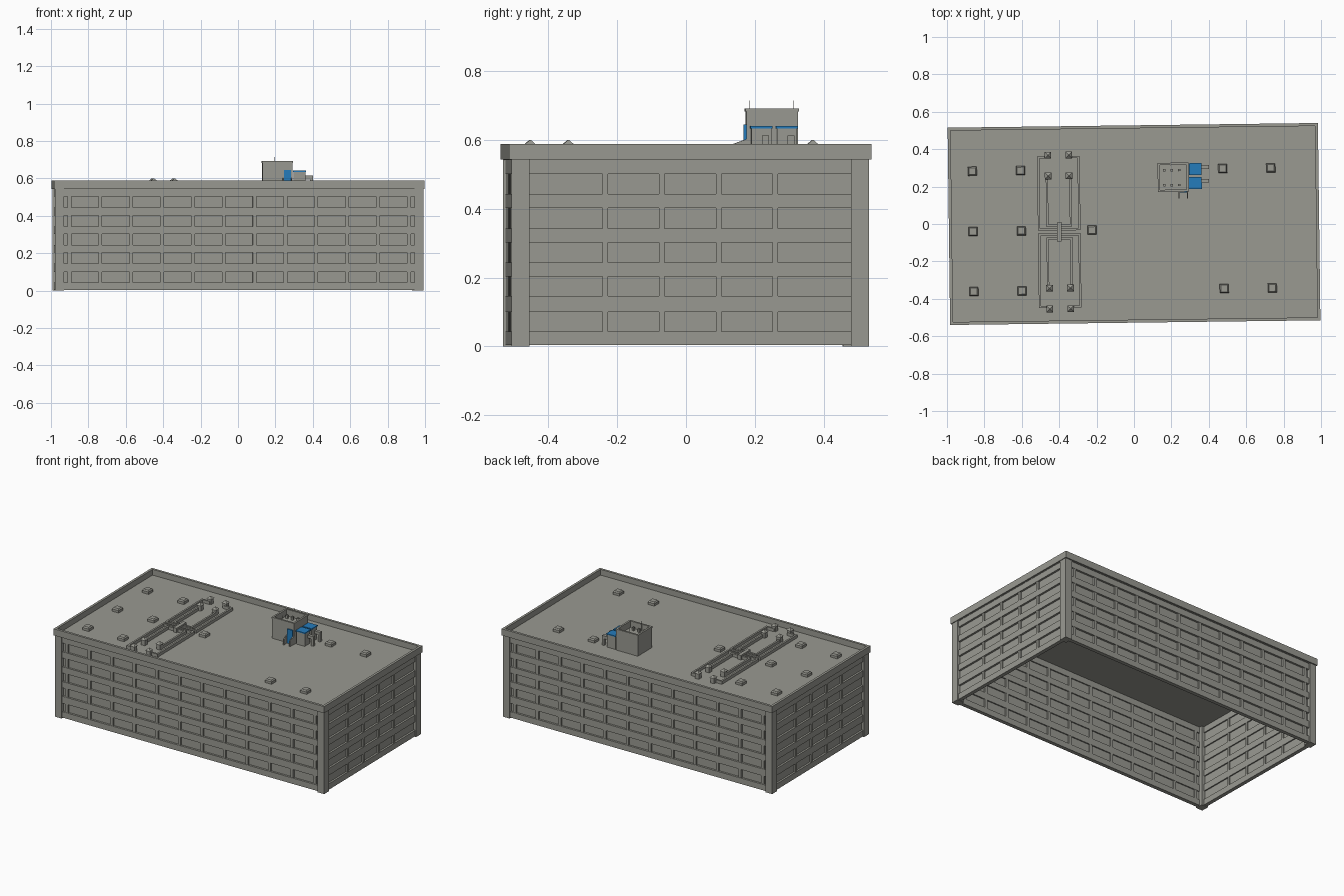
import bpy, bmesh, math
from mathutils import Matrix, Vector

if "Cube" in bpy.data.objects:
    bpy.data.objects.remove(bpy.data.objects["Cube"])

ROT = Matrix.Rotation(0.0126, 4, 'Z')   # whole building sits slightly turned


def material(name, col):
    m = bpy.data.materials.new(name)
    m.diffuse_color = (*col, 1)
    m.use_nodes = True
    m.node_tree.nodes["Principled BSDF"].inputs["Base Color"].default_value = m.diffuse_color
    return m


GREY = material("warm_grey", (0.32, 0.32, 0.285))
BLUE = material("panel_blue", (0.018, 0.20, 0.50))


def add_box(bm, x0, x1, y0, y1, z0, z1):
    m = Matrix.Translation(((x0 + x1) / 2, (y0 + y1) / 2, (z0 + z1) / 2)) @ \
        Matrix.Diagonal((x1 - x0, y1 - y0, z1 - z0, 1))
    bmesh.ops.create_cube(bm, size=1, matrix=m)


def add_pyramid(bm, x, y, z0, r, top, h):
    m = Matrix.Translation((x, y, z0 + h / 2)) @ Matrix.Rotation(math.pi / 4, 4, 'Z')
    s = math.sqrt(2)
    bmesh.ops.create_cone(bm, cap_ends=True, segments=4, radius1=r * s,
                          radius2=top * s, depth=h, matrix=m)


def add_ring(bm, hx, hy, t, z0, z1, cx=0, cy=0):
    loops = []
    for ax, ay in ((hx, hy), (hx - t, hy - t)):
        for z in (z0, z1):
            loops.append([bm.verts.new((cx + sx * ax, cy + sy * ay, z))
                          for sx, sy in ((-1, -1), (1, -1), (1, 1), (-1, 1))])
    ob, ot, ib, it = loops
    for i in range(4):
        j = (i + 1) % 4
        for a, b in ((ob, ot), (ot, it), (it, ib), (ib, ob)):
            bm.faces.new((a[i], a[j], b[j], b[i]))


def finish(name, bm, mat=GREY):
    bmesh.ops.recalc_face_normals(bm, faces=bm.faces)
    me = bpy.data.meshes.new(name)
    bm.to_mesh(me)
    bm.free()
    me.materials.append(mat)
    me.transform(ROT)
    ob = bpy.data.objects.new(name, me)
    bpy.context.collection.objects.link(ob)
    return ob


def boxes(name, items, mat=GREY):
    bm = bmesh.new()
    for b in items:
        add_box(bm, *b)
    return finish(name, bm, mat)


ROOF = 0.55

# Spandrel bands around all four sides
bm = bmesh.new()
for z0, z1 in ((0.004, 0.043), (0.10, 0.146), (0.203, 0.244), (0.302, 0.343),
               (0.402, 0.443), (0.502, 0.546)):
    add_ring(bm, 0.978, 0.513, 0.025, z0, z1)
finish("spandrel_bands", bm)

# Recessed window walls
bm = bmesh.new()
add_ring(bm, 0.965, 0.50, 0.004, 0.01, 0.54)
finish("window_walls", bm)

# Corner posts
boxes("corner_posts", [(min(sx * 0.937, sx * 0.985), max(sx * 0.937, sx * 0.985),
                        min(sy * 0.468, sy * 0.52), max(sy * 0.468, sy * 0.52), 0, 0.546)
                       for sx in (-1, 1) for sy in (-1, 1)])

# Window columns on long and short sides
cols = []
for s in (-1, 1):
    for i in range(12):
        x = (i - 5.5) * 0.165
        y = s * 0.50
        cols.append((x - 0.01, x + 0.01, y - 0.011, y + 0.011, 0.01, 0.54))
    for i in range(4):
        y = (i - 1.5) * 0.165
        x = s * 0.965
        cols.append((x - 0.011, x + 0.011, y - 0.008, y + 0.008, 0.01, 0.54))
boxes("window_columns", cols)

# Roof slab and parapet
boxes("roof_slab", [(-0.98, 0.98, -0.517, 0.517, 0.542, ROOF)])
bm = bmesh.new()
add_ring(bm, 0.99, 0.5275, 0.016, 0.544, 0.588)
finish("parapet", bm)

# Low skylights
bm = bmesh.new()
spots = [(x, y) for x in (-0.861, -0.603) for y in (0.293, -0.029, -0.35)]
spots += [(x, y) for x in (0.478, 0.735) for y in (0.291, -0.351)] + [(-0.225, -0.03)]
for x, y in spots:
    add_box(bm, x - 0.024, x + 0.024, y - 0.024, y + 0.024, ROOF, 0.566)
    add_pyramid(bm, x, y, 0.566, 0.024, 0.018, 0.008)
finish("skylights", bm)

# Capped roof vents and the duct loops joining them, mirrored about a centre
CX, CY = -0.40, -0.0375
bm = bmesh.new()
duct = []
w = 0.006


def run(xa, ya, xb, yb, z1=0.57):
    duct.append((min(xa, xb) - w, max(xa, xb) + w, min(ya, yb) - w, max(ya, yb) + w, ROOF, z1))


for sx in (-1, 1):
    for sy in (-1, 1):
        vx = CX + sx * 0.056
        for d in (0.30, 0.411):
            y = CY + sy * d
            add_box(bm, vx - 0.014, vx + 0.014, y - 0.014, y + 0.014, ROOF, 0.586)
            add_pyramid(bm, vx, y, 0.586, 0.018, 0.002, 0.014)
        ox, iy, oy = CX + sx * 0.108, CY + sy * 0.014, CY + sy * 0.40
        run(vx, oy, ox, oy)
        run(ox, oy, ox, iy)
        run(ox, iy, CX, iy)
        ix, jy = CX + sx * 0.063, CY + sy * 0.034
        run(ix, CY + sy * 0.30, ix, jy)
        run(ix, jy, CX, jy)
finish("roof_vents", bm)
boxes("roof_ducts", duct)
boxes("duct_trunk", [(CX - 0.012, CX + 0.012, CY - 0.052, CY + 0.052, ROOF, 0.58)])

# Rooftop plant room: open-topped walls, sunken deck
PX, PY = 0.213, 0.247
bm = bmesh.new()
add_ring(bm, 0.08, 0.075, 0.009, ROOF, 0.69, PX, PY)
add_box(bm, PX - 0.075, PX + 0.075, PY - 0.07, PY + 0.07, 0.64, 0.648)
add_ring(bm, 0.083, 0.078, 0.012, 0.683, 0.692, PX, PY)
finish("plant_room", bm)

# Small stubs and masts on the plant room
boxes("plant_room_stubs", [(x - 0.006, x + 0.006, y - 0.006, y + 0.006, 0.648, 0.67)
                           for x in (0.165, 0.205, 0.245) for y in (0.205, 0.285)])
boxes("masts", [(x - 0.0012, x + 0.0012, y - 0.0012, y + 0.0012, 0.648, 0.715)
                for x, y in ((0.20, 0.183), (0.20, 0.311))])

# Blue door with side rails on the front of the plant room
boxes("blue_door", [(0.248, 0.286, 0.164, 0.172, ROOF, 0.645)], BLUE)
bm = bmesh.new()
for x in (0.243, 0.288):
    prof = [(0.172, ROOF), (0.132, ROOF), (0.132, 0.588), (0.172, 0.603)]
    a = [bm.verts.new((x - 0.003, y, z)) for y, z in prof]
    b = [bm.verts.new((x + 0.003, y, z)) for y, z in prof]
    bm.faces.new(a)
    bm.faces.new(b[::-1])
    for i in range(4):
        j = (i + 1) % 4
        bm.faces.new((a[i], a[j], b[j], b[i]))
finish("step_rails", bm)

# Two cooling units with blue lids and elbow ducts
units, lids, elbows = [], [], []
for y in (0.215, 0.289):
    units.append((0.30, 0.362, y - 0.029, y + 0.029, ROOF, 0.634))
    lids.append((0.297, 0.365, y - 0.032, y + 0.032, 0.634, 0.641))
    elbows.append((0.362, 0.404, y + 0.001, y + 0.021, 0.595, 0.614))
    elbows.append((0.388, 0.404, y + 0.001, y + 0.021, ROOF, 0.595))
boxes("cooling_units", units)
boxes("cooling_unit_lids", lids, BLUE)
boxes("unit_ducts", elbows)
